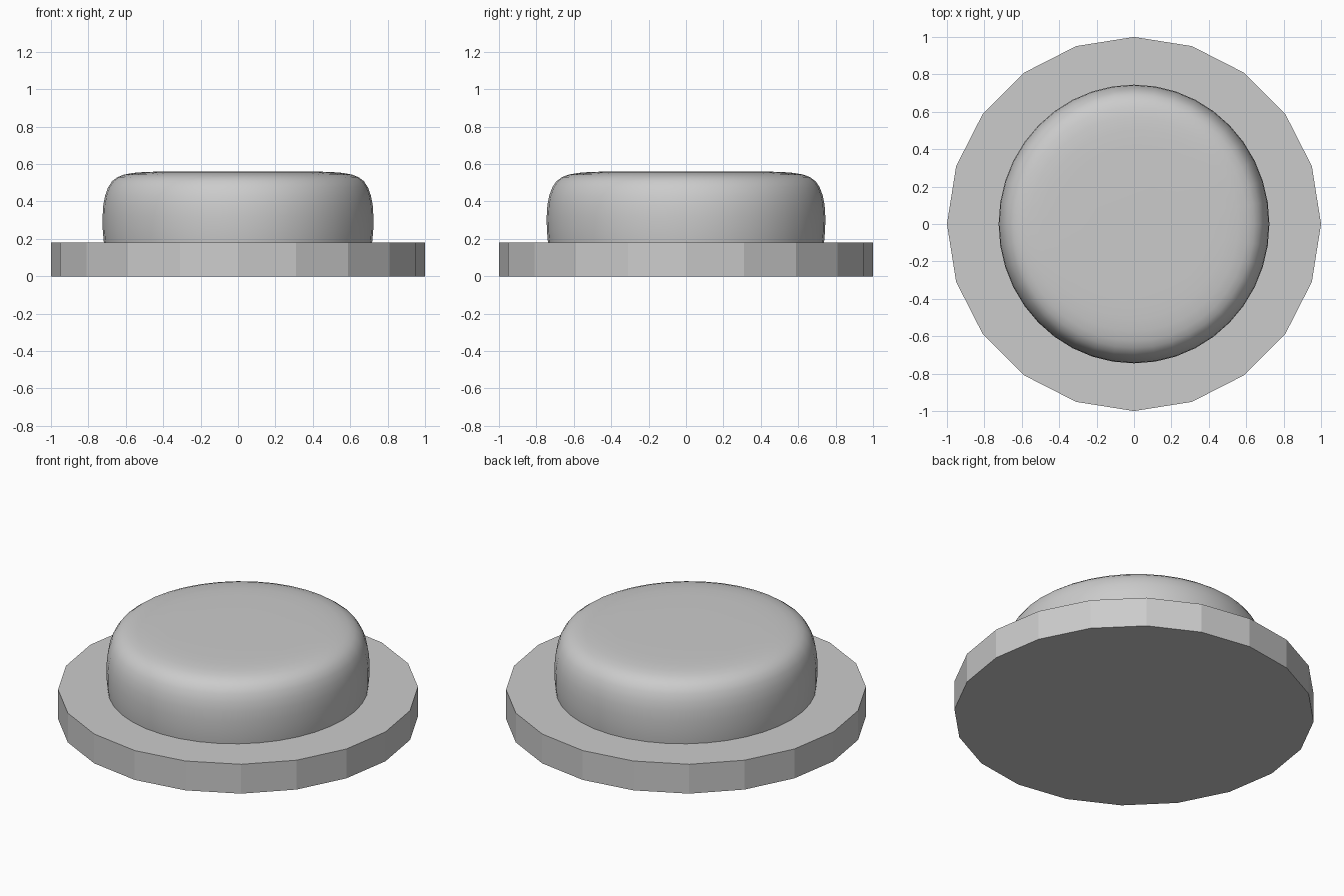
import bpy
import bmesh
from math import cos, sin, pi, radians

if "Cube" in bpy.data.objects:
    bpy.data.objects.remove(bpy.data.objects["Cube"])


def lathe(name, profile, sides, sx=1.0, sy=1.0, smooth=False):
    """Stack elliptical rings from (radius, height) pairs and cap both ends."""
    bm = bmesh.new()
    rings = [[bm.verts.new((r * sx * cos(2 * pi * i / sides),
                            r * sy * sin(2 * pi * i / sides), z))
              for i in range(sides)] for r, z in profile]
    for a, b in zip(rings, rings[1:]):
        for i in range(sides):
            j = (i + 1) % sides
            bm.faces.new((a[i], a[j], b[j], b[i]))
    bm.faces.new(rings[0][::-1])
    bm.faces.new(rings[-1])
    mesh = bpy.data.meshes.new(name)
    bm.to_mesh(mesh)
    bm.free()
    obj = bpy.data.objects.new(name, mesh)
    bpy.context.collection.objects.link(obj)
    if smooth:
        bpy.ops.object.select_all(action='DESELECT')
        obj.select_set(True)
        bpy.context.view_layer.objects.active = obj
        bpy.ops.object.shade_smooth_by_angle(angle=radians(40))
    return obj


# Flat twenty-sided base disc
lathe("base_disc", [(1.0, 0.0), (1.0, 0.18)], 20)

# Rounded, slightly oval button sunk a little into the base
lathe("rounded_button",
      [(0.983, 0.14), (0.992, 0.19), (0.999, 0.25), (1.0, 0.32), (0.995, 0.38),
       (0.982, 0.43), (0.96, 0.475), (0.93, 0.508), (0.89, 0.53),
       (0.84, 0.544), (0.77, 0.553), (0.68, 0.558), (0.56, 0.56), (0.3, 0.561)],
      40, 0.724, 0.745, smooth=True)
